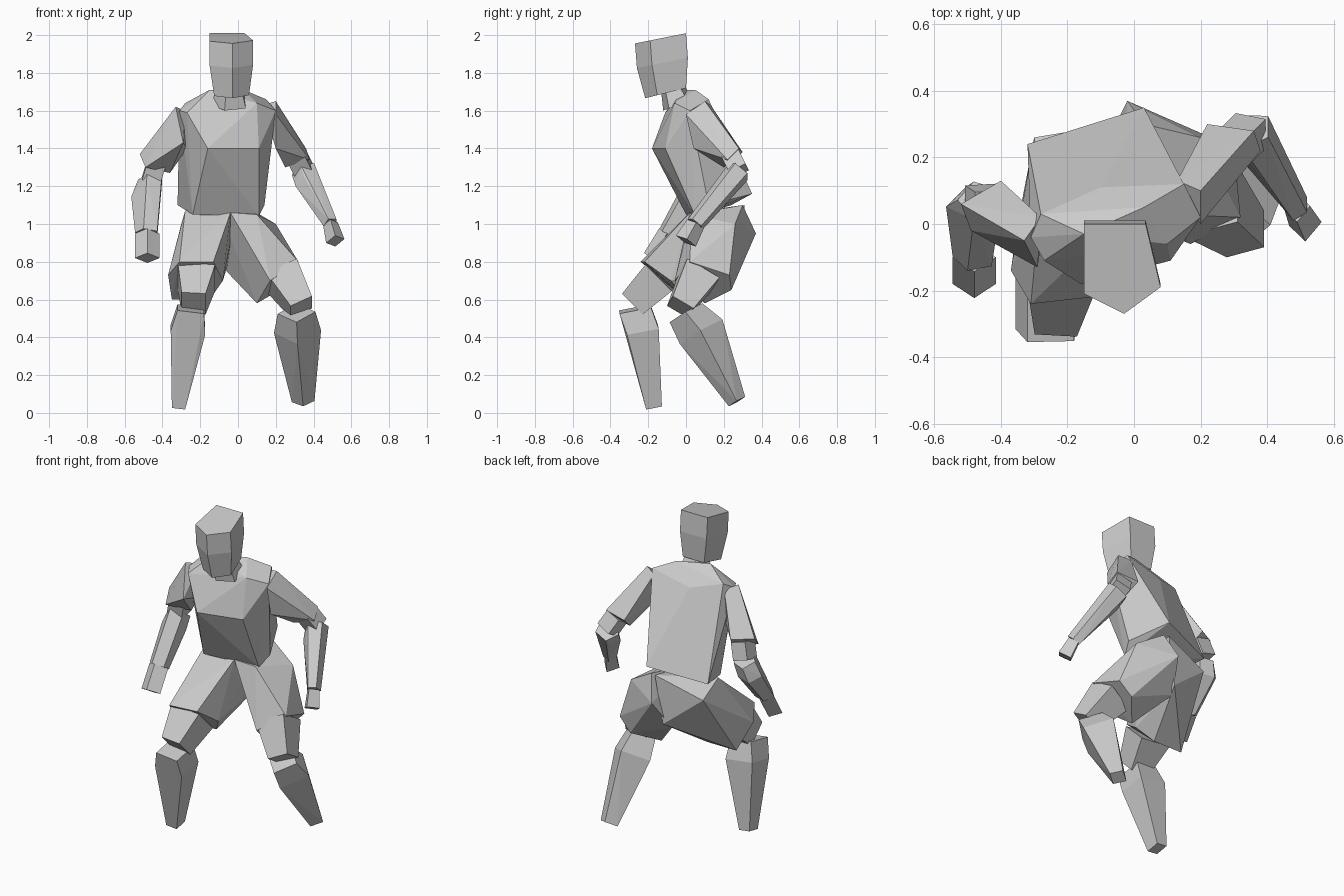
import bpy
import bmesh
from math import cos, sin, tau, radians
from mathutils import Vector

default_cube = bpy.data.objects.get("Cube")
if default_cube:
    bpy.data.objects.remove(default_cube, do_unlink=True)

# One plain clay colour for the whole figure
clay = bpy.data.materials.new("clay_grey")
clay.use_nodes = True
clay_colour = (.6, .6, .6, 1)
clay.diffuse_color = clay_colour
clay.node_tree.nodes["Principled BSDF"].inputs["Base Color"].default_value = clay_colour


def faceted(name, corners):
    """Flat-faced solid wrapped tightly around its corner points."""
    bm = bmesh.new()
    for corner in corners:
        bm.verts.new(corner)
    wrapped = bmesh.ops.convex_hull(bm, input=bm.verts)
    loose = [v for v in wrapped["geom_interior"] if isinstance(v, bmesh.types.BMVert)]
    bmesh.ops.delete(bm, geom=loose, context="VERTS")
    bmesh.ops.dissolve_limit(bm, angle_limit=radians(4), verts=bm.verts, edges=bm.edges)
    bmesh.ops.recalc_face_normals(bm, faces=bm.faces)
    mesh = bpy.data.meshes.new(name)
    bm.to_mesh(mesh)
    bm.free()
    mesh.materials.append(clay)
    part = bpy.data.objects.new(name, mesh)
    bpy.context.collection.objects.link(part)


def limb(name, sections, sides=4, diamond=False):
    """Tapered limb through sections of (x, y, z, half width, half depth).

    The sections lie square to the limb; a diamond limb has its edges,
    rather than its flat faces, to the front, back and both sides.
    """
    centres = [Vector(section[:3]) for section in sections]
    axis = (centres[-1] - centres[0]).normalized()
    across = Vector((1, 0, 0))
    across = (across - axis * across.dot(axis)).normalized()
    forward = axis.cross(across)
    first_angle = 0 if diamond else tau / sides / 2
    corners = []
    for centre, section in zip(centres, sections):
        width, depth = section[3:]
        for step in range(sides):
            angle = first_angle + tau * step / sides
            corners.append(centre + across * width * cos(angle) + forward * depth * sin(angle))
    faceted(name, corners)


# Head: five-sided, with a vertical ridge down the face
head_outline = [(-.15, -.21), (-.03, -.27), (.08, -.19), (.035, 0), (-.15, 0)]
head_levels = [(1.97, 1, 0), (1.84, 1, .01), (1.68, .8, .02)]
head_middle = Vector((-.03, -.1))
head_corners = []
for level, scale, shift in head_levels:
    for corner in head_outline:
        x, y = head_middle.lerp(Vector(corner), scale)
        # each level tips down towards the face
        tip = (corner[1] + .2) * .2
        head_corners.append((x, y + shift, level + tip))
faceted("head", head_corners)
limb("neck", [(-.04, -.08, 1.74, .07, .06), (-.04, -.04, 1.63, .1, .09)], sides=5)

# Torso: sloping collar, raised chest and a long back hem
collar = [(-.15, -.03, 1.71), (.03, .05, 1.71)]
shoulders = [(-.28, .03, 1.64), (-.31, -.04, 1.6), (.15, .12, 1.66), (.2, .02, 1.6)]
chest = [(-.27, -.11, 1.59), (.1, -.06, 1.64), (-.16, -.18, 1.4), (.11, -.11, 1.4)]
back = [(-.1, .11, 1.6)]
hem = [(-.24, 0, 1.05), (.11, .05, 1.04), (.14, .12, 1.1), (.03, .35, 1.16), (-.32, .24, 1.1)]
faceted("torso", collar + shoulders + chest + back + hem)

# Upper arms: square sleeves
right_shoulder = [(-.33, -.05, 1.62), (-.28, .02, 1.6), (-.29, -.13, 1.43), (-.27, 0, 1.4)]
right_cuff = [(-.52, .06, 1.37), (-.4, .13, 1.36), (-.36, .05, 1.27), (-.49, -.02, 1.3)]
faceted("right_sleeve", right_shoulder + right_cuff)
left_shoulder = [(.2, .1, 1.65), (.13, .13, 1.63), (.2, 0, 1.58), (.2, .04, 1.4)]
left_cuff = [(.36, .28, 1.4), (.22, .3, 1.38), (.25, .2, 1.3), (.38, .22, 1.34)]
faceted("left_sleeve", left_shoulder + left_cuff)

# Forearms taper to the wrist, then end in a blunt hand
right_elbow = (-.46, .07, 1.23, .07, .07)
right_wrist = (-.48, -.1, .95, .065, .05)
limb("right_elbow", [(-.43, .05, 1.33, .07, .07), right_elbow])
limb("right_forearm", [right_elbow, (-.485, .05, 1.14, .08, .07), right_wrist], sides=5)
limb("right_hand", [right_wrist, (-.48, -.18, .82, .065, .05)], diamond=True)

left_elbow = (.35, .28, 1.28, .07, .07)
left_wrist = (.49, .05, 1, .04, .05)
limb("left_elbow", [(.31, .24, 1.36, .07, .07), left_elbow])
limb("left_forearm", [left_elbow, (.37, .23, 1.22, .07, .06), left_wrist], sides=5)
limb("left_hand", [left_wrist, (.515, 0, .91, .05, .06)], diamond=True)

# Thighs: wide shorts meeting at the crotch
left_hip = [(-.04, .02, 1.06), (.1, .03, 1.05), (-.02, .37, .95), (.03, .3, 1.1),
            (.2, .26, 1), (-.04, .08, .93), (-.08, .25, .77)]
left_hem = [(.32, .02, .8), (.3, .23, .73), (.17, -.06, .7), (.1, .1, .58), (.22, .24, .65)]
faceted("left_thigh", left_hip + left_hem)
right_hip = [(-.28, .08, 1.07), (-.04, .02, 1.06), (-.3, .26, 1), (0, .31, 1.1),
             (-.05, .3, .8), (-.04, .08, .94)]
right_hem = [(-.31, -.24, .8), (-.13, -.22, .8), (-.08, -.08, .7),
             (-.37, -.14, .73), (-.35, 0, .6), (-.15, 0, .6)]
faceted("right_thigh", right_hip + right_hem)

# Knees show below the shorts
limb("left_knee", [(.23, .07, .73, .13, .14), (.335, -.03, .56, .09, .09)])
limb("right_knee", [(-.22, -.14, .72, .14, .14), (-.235, -.28, .58, .09, .11)])

# Shins: four edges that swell at the calf and narrow to the foot
limb("left_shin", [(.31, 0, .53, .1, .1), (.315, .08, .43, .125, .13),
                   (.345, .27, .06, .06, .05)], diamond=True)
limb("right_shin", [(-.25, -.27, .55, .1, .12), (-.265, -.23, .44, .13, .12),
                    (-.315, -.17, .03, .05, .06)])
